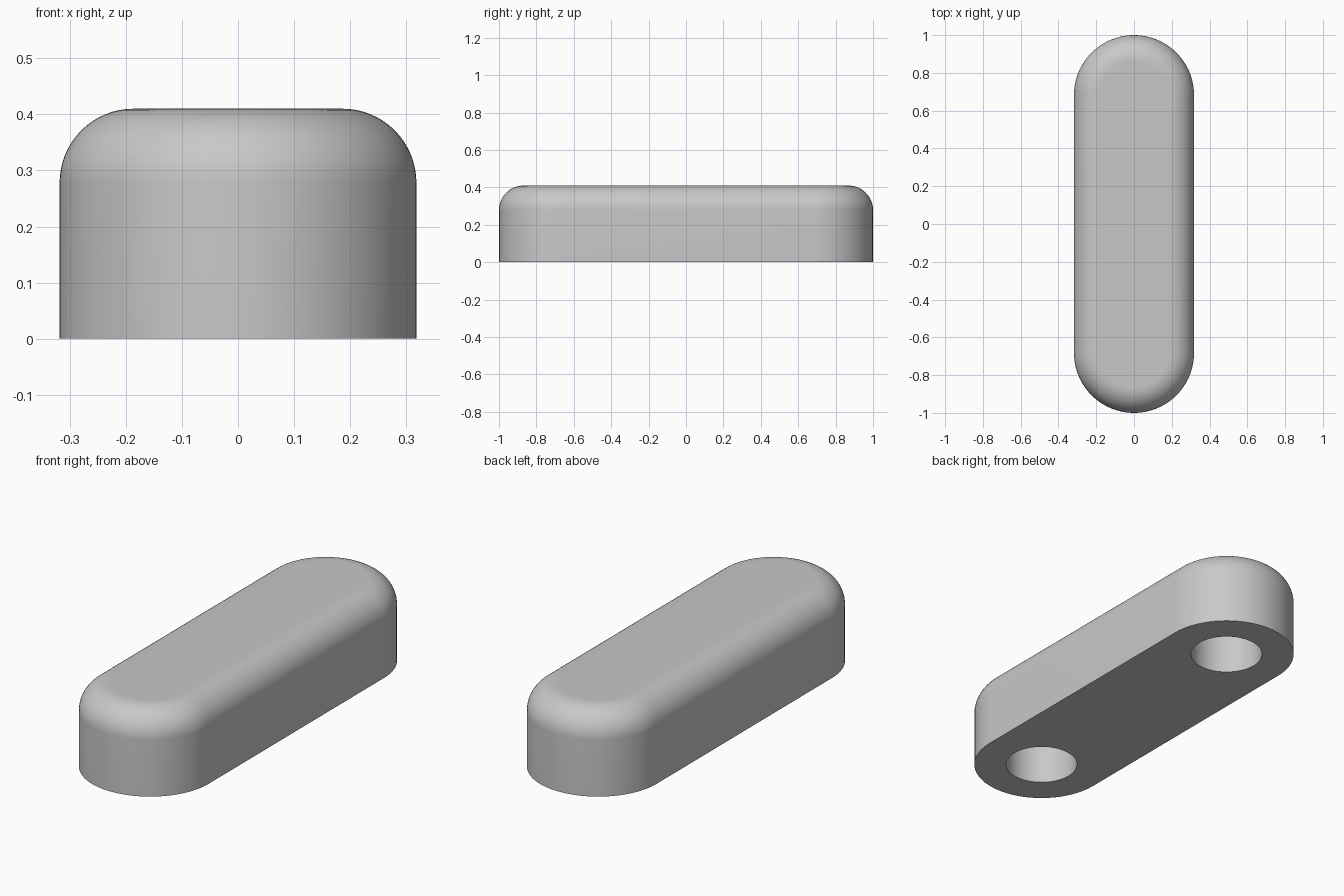
import bpy, bmesh
from math import sin, cos, pi

cube = bpy.data.objects.get("Cube")
if cube:
    bpy.data.objects.remove(cube, do_unlink=True)

HALF_WIDTH = 0.318
END_Y = 1 - HALF_WIDTH      # centre of each rounded end
HEIGHT = 0.41
FILLET = 0.132
HOLE_RADIUS = 0.168
HOLE_DEPTH = 0.27
ARC, STEPS = 40, 16

grey = bpy.data.materials.new("plain grey")
grey.use_nodes = True
colour = (0.58, 0.58, 0.58, 1)
grey.diffuse_color = colour
grey.node_tree.nodes["Principled BSDF"].inputs["Base Color"].default_value = colour

bm = bmesh.new()


def loop(points):
    """Closed ring of vertices joined by edges."""
    verts = [bm.verts.new(p) for p in points]
    edges = [bm.edges.new((v, verts[i - 1])) for i, v in enumerate(verts)]
    return verts, edges


def stadium(radius, z):
    """Slot-shaped outline made of two half circles."""
    return loop([(side * radius * cos(pi * i / ARC),
                  side * (END_Y + radius * sin(pi * i / ARC)), z)
                 for side in (1, -1) for i in range(ARC + 1)])


def circle(y, z):
    n = 2 * ARC
    return loop([(HOLE_RADIUS * cos(2 * pi * i / n),
                  y + HOLE_RADIUS * sin(2 * pi * i / n), z) for i in range(n)])


def skin(a, b):
    """Smooth wall between two rings."""
    for i in range(len(a)):
        bm.faces.new((a[i - 1], a[i], b[i], b[i - 1])).smooth = True


# Side wall and rounded top edge
base, rim_edges = stadium(HALF_WIDTH, 0)
ring = base
for k in range(STEPS + 1):
    t = pi / 2 * k / STEPS
    upper, _ = stadium(HALF_WIDTH - FILLET * (1 - cos(t)),
                       HEIGHT - FILLET * (1 - sin(t)))
    skin(ring, upper)
    ring = upper
bm.faces.new(ring)

# Blind round holes in the underside
for y in (-END_Y, END_Y):
    mouth, mouth_edges = circle(y, 0)
    floor, _ = circle(y, HOLE_DEPTH)
    skin(mouth, floor)
    bm.faces.new(floor)
    rim_edges += mouth_edges

# Flat underside around the holes
bmesh.ops.triangle_fill(bm, edges=rim_edges, use_beauty=True, normal=(0, 0, -1))
bmesh.ops.recalc_face_normals(bm, faces=bm.faces[:])
for face in bm.faces:
    if abs(face.normal.z) > 0.9999:
        face.smooth = False

mesh = bpy.data.meshes.new("rounded_bar")
bm.to_mesh(mesh)
bm.free()
mesh.materials.append(grey)
bar = bpy.data.objects.new("rounded_bar", mesh)
bpy.context.collection.objects.link(bar)

# Keep the rims crisp and the curved walls smooth
bpy.context.view_layer.objects.active = bar
bar.select_set(True)
bpy.ops.object.shade_smooth_by_angle(angle=pi / 6)
for poly in mesh.polygons:
    if abs(poly.normal.z) > 0.9999:
        poly.use_smooth = False
